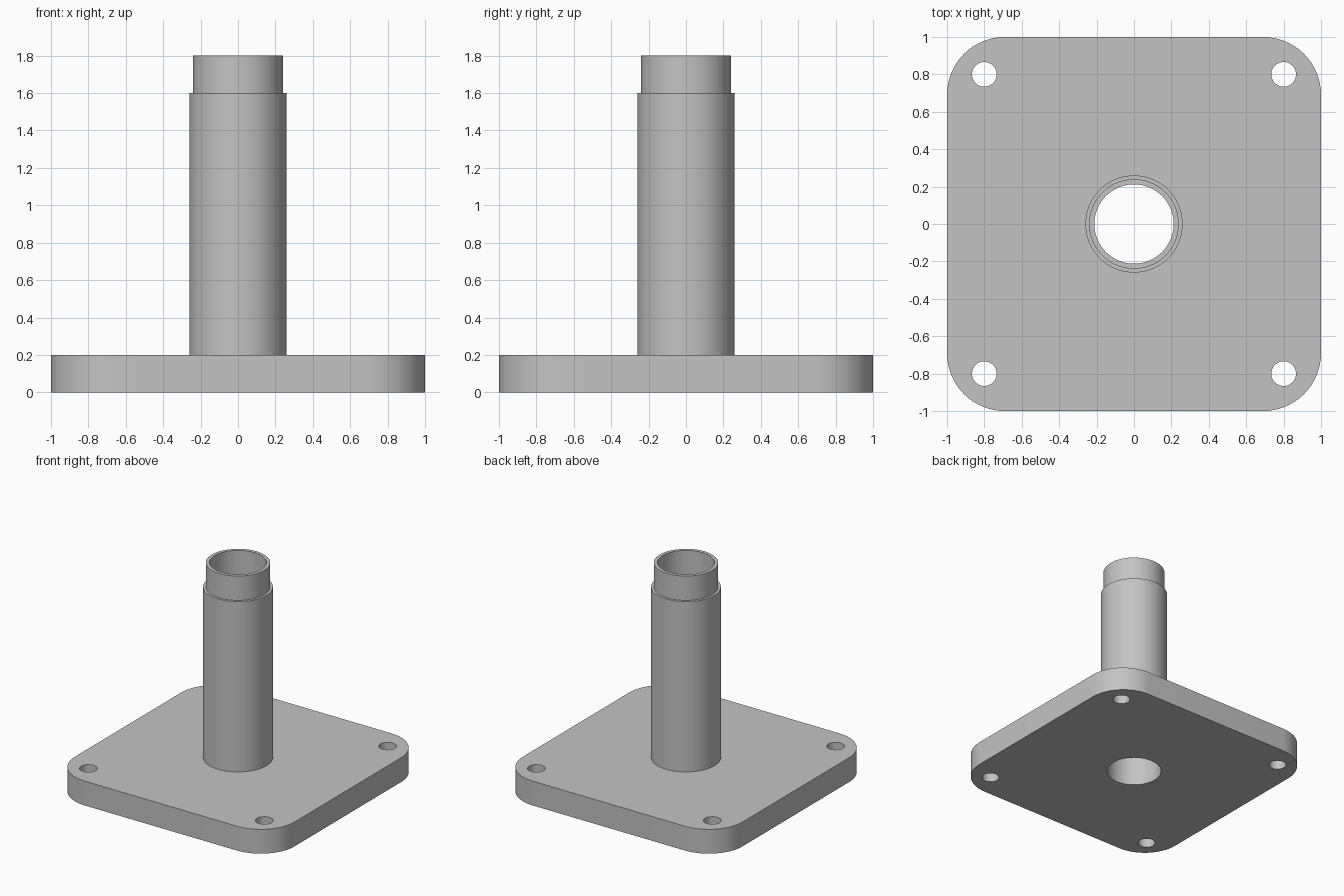
import bpy
import bmesh
import math
from mathutils import Matrix, Vector

if "Cube" in bpy.data.objects:
    bpy.data.objects.remove(bpy.data.objects["Cube"], do_unlink=True)

PLATE_TOP = 0.2
BORE = 0.212
SIDES = 64

steel = bpy.data.materials.new("grey_steel")
steel.use_nodes = True
colour = (0.55, 0.55, 0.55, 1)
steel.diffuse_color = colour
steel.node_tree.nodes["Principled BSDF"].inputs["Base Color"].default_value = colour


def make_object(name, bm):
    bmesh.ops.recalc_face_normals(bm, faces=bm.faces)
    mesh = bpy.data.meshes.new(name)
    bm.to_mesh(mesh)
    bm.free()
    mesh.materials.append(steel)
    obj = bpy.data.objects.new(name, mesh)
    bpy.context.collection.objects.link(obj)
    return obj


def activate(obj):
    bpy.ops.object.select_all(action='DESELECT')
    obj.select_set(True)
    bpy.context.view_layer.objects.active = obj


# Base plate with rounded vertical corners
bm = bmesh.new()
bmesh.ops.create_cube(bm, size=1, matrix=Matrix.Translation((0, 0, PLATE_TOP / 2))
                      @ Matrix.Diagonal((2, 2, PLATE_TOP, 1)))
uprights = [e for e in bm.edges
            if abs(e.verts[0].co.z - e.verts[1].co.z) > PLATE_TOP / 2]
bmesh.ops.bevel(bm, geom=uprights, offset=0.31, offset_type='OFFSET',
                segments=16, profile=0.5, affect='EDGES')
plate = make_object("base_plate", bm)

# Cutter for the central bore and four bolt holes
bm = bmesh.new()
holes = [(0, 0, BORE)] + [(x, y, 0.066) for x in (-0.8, 0.8) for y in (-0.8, 0.8)]
for x, y, radius in holes:
    bmesh.ops.create_cone(bm, cap_ends=True, segments=SIDES, radius1=radius,
                          radius2=radius, depth=1, matrix=Matrix.Translation((x, y, 0)))
cutter = make_object("hole_cutter", bm)
cutter.hide_render = True

activate(plate)
cut = plate.modifiers.new("holes", 'BOOLEAN')
cut.operation = 'DIFFERENCE'
cut.solver = 'EXACT'
cut.object = cutter
bpy.ops.object.modifier_apply(modifier=cut.name)
bpy.data.objects.remove(cutter, do_unlink=True)

# Hollow column with a stepped neck, turned from its wall profile
profile = [(0.26, PLATE_TOP), (0.26, 1.6), (0.24, 1.6), (0.24, 1.8),
           (BORE, 1.8), (BORE, PLATE_TOP)]
bm = bmesh.new()
verts = [bm.verts.new((r, 0, z)) for r, z in profile]
edges = [bm.edges.new(pair) for pair in zip(verts, verts[1:])]
bmesh.ops.spin(bm, geom=verts + edges, cent=Vector(), axis=(0, 0, 1),
               angle=math.tau, steps=SIDES, use_merge=True)
bmesh.ops.remove_doubles(bm, verts=bm.verts, dist=0.0001)
column = make_object("hollow_column", bm)

for obj in (plate, column):
    activate(obj)
    bpy.ops.object.shade_smooth_by_angle(angle=math.radians(30))
